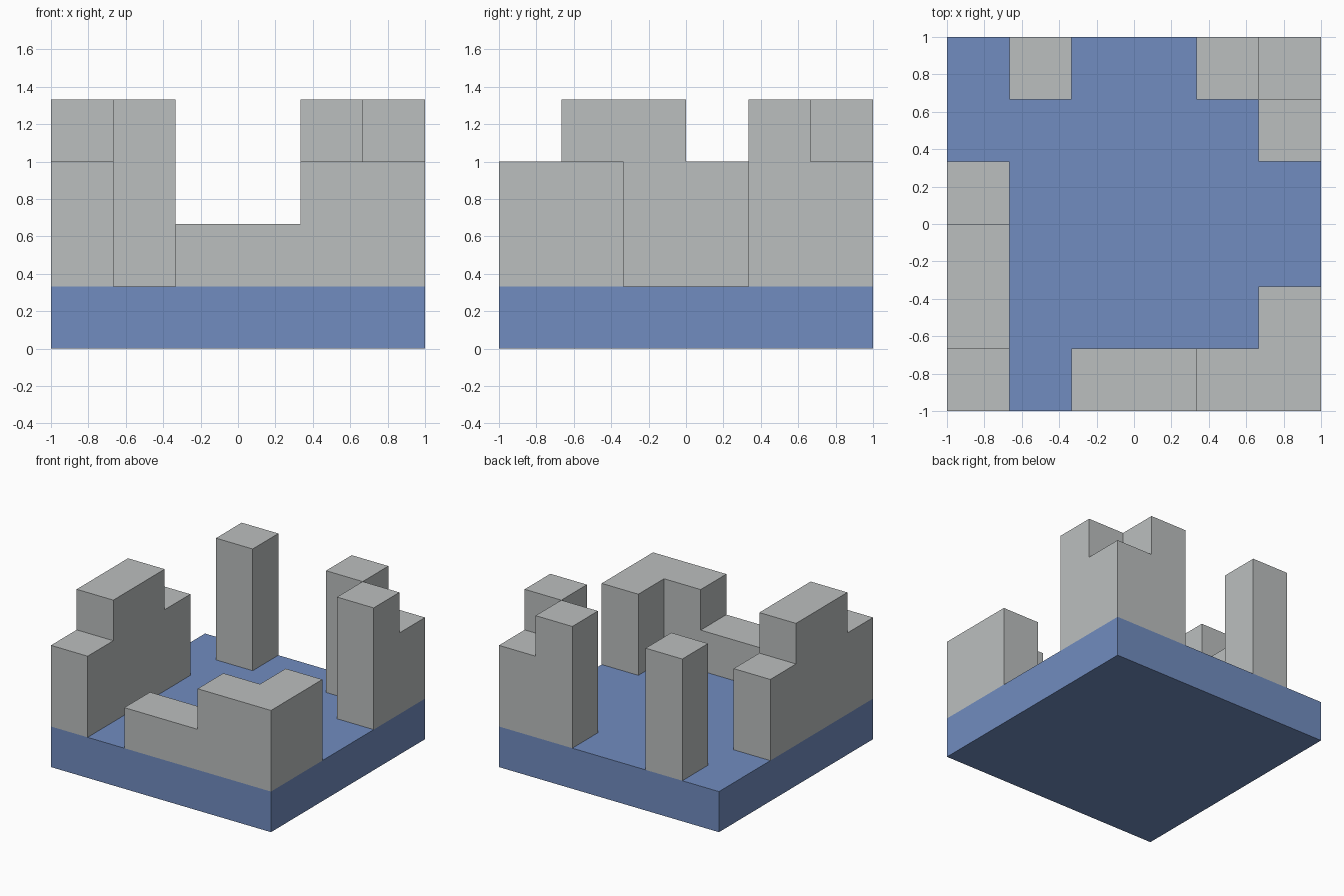
import bpy, bmesh
from mathutils import Vector

old = bpy.data.objects.get("Cube")
if old:
    bpy.data.objects.remove(old, do_unlink=True)

UNIT = 1 / 3   # side of one building block


def make_material(name, rgb):
    mat = bpy.data.materials.new(name)
    mat.use_nodes = True
    mat.diffuse_color = (*rgb, 1)
    mat.node_tree.nodes["Principled BSDF"].inputs["Base Color"].default_value = (*rgb, 1)
    return mat


stone = make_material("stone grey", (0.50, 0.52, 0.52))
blue = make_material("slate blue", (0.165, 0.265, 0.525))


def add_object(name, bm, mat):
    mesh = bpy.data.meshes.new(name)
    bm.to_mesh(mesh)
    bm.free()
    mesh.materials.append(mat)
    obj = bpy.data.objects.new(name, mesh)
    bpy.context.collection.objects.link(obj)
    return obj


def block_group(name, heights):
    """One closed shell from a {(column, row): storeys} plan."""
    blocks = {(x, y, z) for (x, y), h in heights.items() for z in range(1, h + 1)}
    bm = bmesh.new()
    for block in blocks:
        centre = Vector(block) + Vector((0.5, 0.5, 0.5))
        for axis in range(3):
            for sign in (-1, 1):
                n = Vector((0, 0, 0))
                n[axis] = sign
                if tuple(int(a + b) for a, b in zip(block, n)) in blocks:
                    continue
                u = Vector((0, 0, 0))
                u[(axis + 1) % 3] = 0.5
                v = n.cross(u)
                mid = centre + n / 2
                corners = (mid - u - v, mid + u - v, mid + u + v, mid - u + v)
                bm.faces.new([bm.verts.new((c - Vector((3, 3, 0))) * UNIT) for c in corners])
    bmesh.ops.remove_doubles(bm, verts=bm.verts, dist=0.001)
    # merge coplanar block sides into clean walls
    bmesh.ops.dissolve_limit(bm, angle_limit=0.01, verts=bm.verts, edges=bm.edges)
    return add_object(name, bm, stone)


# Square base slab
bm = bmesh.new()
bmesh.ops.create_cube(bm, size=1)
bmesh.ops.scale(bm, vec=(2, 2, UNIT), verts=bm.verts)
bmesh.ops.translate(bm, vec=(0, 0, UNIT / 2), verts=bm.verts)
add_object("base_slab", bm, blue)

# Walls and towers along the rim
block_group("right_wall", {(0, 0): 2, (0, 1): 3, (0, 2): 3, (0, 3): 2})
block_group("front_corner_wall", {(2, 0): 1, (3, 0): 1, (4, 0): 2, (5, 0): 2, (5, 1): 2})
block_group("back_corner_towers", {(4, 5): 3, (5, 5): 2, (5, 4): 3})
block_group("back_pillar", {(1, 5): 3})
